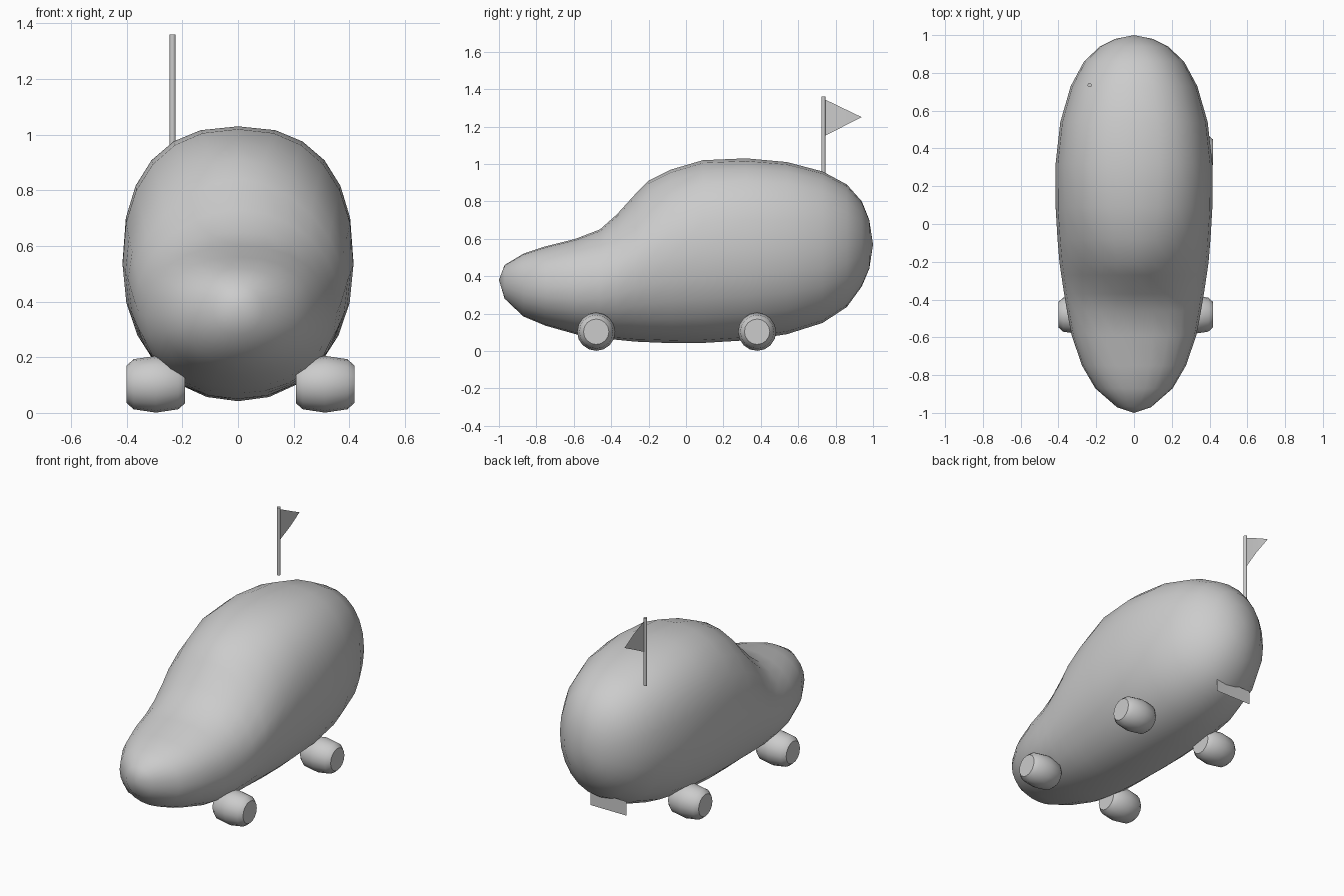
import bpy, bmesh, math
from mathutils import Matrix

if "Cube" in bpy.data.objects:
    bpy.data.objects.remove(bpy.data.objects["Cube"])


def finish(name, bm, angle=60):
    bmesh.ops.recalc_face_normals(bm, faces=bm.faces)
    mesh = bpy.data.meshes.new(name)
    bm.to_mesh(mesh)
    bm.free()
    ob = bpy.data.objects.new(name, mesh)
    bpy.context.collection.objects.link(ob)
    bpy.ops.object.select_all(action='DESELECT')
    ob.select_set(True)
    bpy.context.view_layer.objects.active = ob
    bpy.ops.object.shade_smooth_by_angle(angle=math.radians(angle))
    return ob


def loft(bm, rings):
    # Bridge consecutive closed rings of vertices
    n = len(rings[0])
    for a, b in zip(rings, rings[1:]):
        for i in range(n):
            j = (i + 1) % n
            bm.faces.new((a[i], a[j], b[j], b[i]))


def cap(bm, ring, tip):
    v = bm.verts.new(tip)
    for i in range(len(ring)):
        bm.faces.new((ring[i], ring[(i + 1) % len(ring)], v))


def power(v, p):
    return math.copysign(abs(v) ** p, v)


# Body sections: y, top z, bottom z, half width, roundness of upper half
SECTIONS = [
    (-0.97, 0.46, 0.28, 0.09, 2.1),
    (-0.87, 0.52, 0.185, 0.205, 2.2),
    (-0.75, 0.56, 0.135, 0.275, 2.3),
    (-0.59, 0.60, 0.09, 0.33, 2.3),
    (-0.46, 0.65, 0.07, 0.355, 2.15),
    (-0.37, 0.73, 0.06, 0.37, 1.9),
    (-0.27, 0.84, 0.05, 0.385, 1.8),
    (-0.20, 0.91, 0.047, 0.395, 1.85),
    (-0.08, 0.97, 0.042, 0.405, 2.05),
    (0.09, 1.02, 0.043, 0.415, 2.3),
    (0.32, 1.03, 0.057, 0.415, 2.4),
    (0.54, 1.01, 0.09, 0.39, 2.4),
    (0.73, 0.96, 0.15, 0.335, 2.3),
    (0.86, 0.89, 0.235, 0.265, 2.2),
    (0.94, 0.80, 0.345, 0.18, 2.1),
    (0.98, 0.70, 0.44, 0.10, 2.0),
]

# Body
bm = bmesh.new()
rings = []
for y, top, bottom, w, n_top in SECTIONS:
    mid, half = (top + bottom) / 2, (top - bottom) / 2
    ring = []
    for i in range(24):
        a = math.tau * i / 24
        p = 2 / (n_top if math.sin(a) > 0 else 2.1)
        ring.append(bm.verts.new((w * power(math.cos(a), p), y,
                                  mid + half * power(math.sin(a), p))))
    rings.append(ring)
loft(bm, rings)
cap(bm, rings[0], (0, -1, 0.38))
cap(bm, rings[-1], (0, 1, 0.57))
finish("body", bm, 80)

# Barrel-shaped wheels
BARREL = [(-0.105, 0.068), (-0.08, 0.09), (0, 0.102), (0.08, 0.09), (0.105, 0.068)]
for end, y in (("front", -0.48), ("rear", 0.38)):
    for side, x in (("right", 0.313), ("left", -0.295)):
        bm = bmesh.new()
        rings = [[bm.verts.new((x + dx, y + r * math.cos(math.tau * i / 16),
                                0.103 + r * math.sin(math.tau * i / 16)))
                  for i in range(16)] for dx, r in BARREL]
        loft(bm, rings)
        bm.faces.new(rings[0])
        bm.faces.new(rings[-1])
        finish(f"{end}_{side}_wheel", bm, 45)

# Flag pole
bm = bmesh.new()
bmesh.ops.create_cone(bm, cap_ends=True, segments=10, radius1=0.011, radius2=0.011,
                      depth=0.42, matrix=Matrix.Translation((-0.235, 0.735, 1.15)))
finish("flag_pole", bm, 40)

# Pennant flag with a slight fold
bm = bmesh.new()
a, b, c, d, tip = [bm.verts.new(p) for p in (
    (-0.235, 0.743, 1.345), (-0.235, 0.743, 1.15),
    (-0.23, 0.84, 1.2), (-0.23, 0.84, 1.298), (-0.235, 0.94, 1.25))]
bm.faces.new((a, b, c, d))
bm.faces.new((d, c, tip))
finish("flag", bm)

# Rear plate
bm = bmesh.new()
bm.faces.new([bm.verts.new((x, 0.84, z)) for x, z in (
    (-0.18, 0.155), (0.07, 0.155), (0.07, 0.243), (-0.18, 0.243))])
finish("rear_plate", bm)
